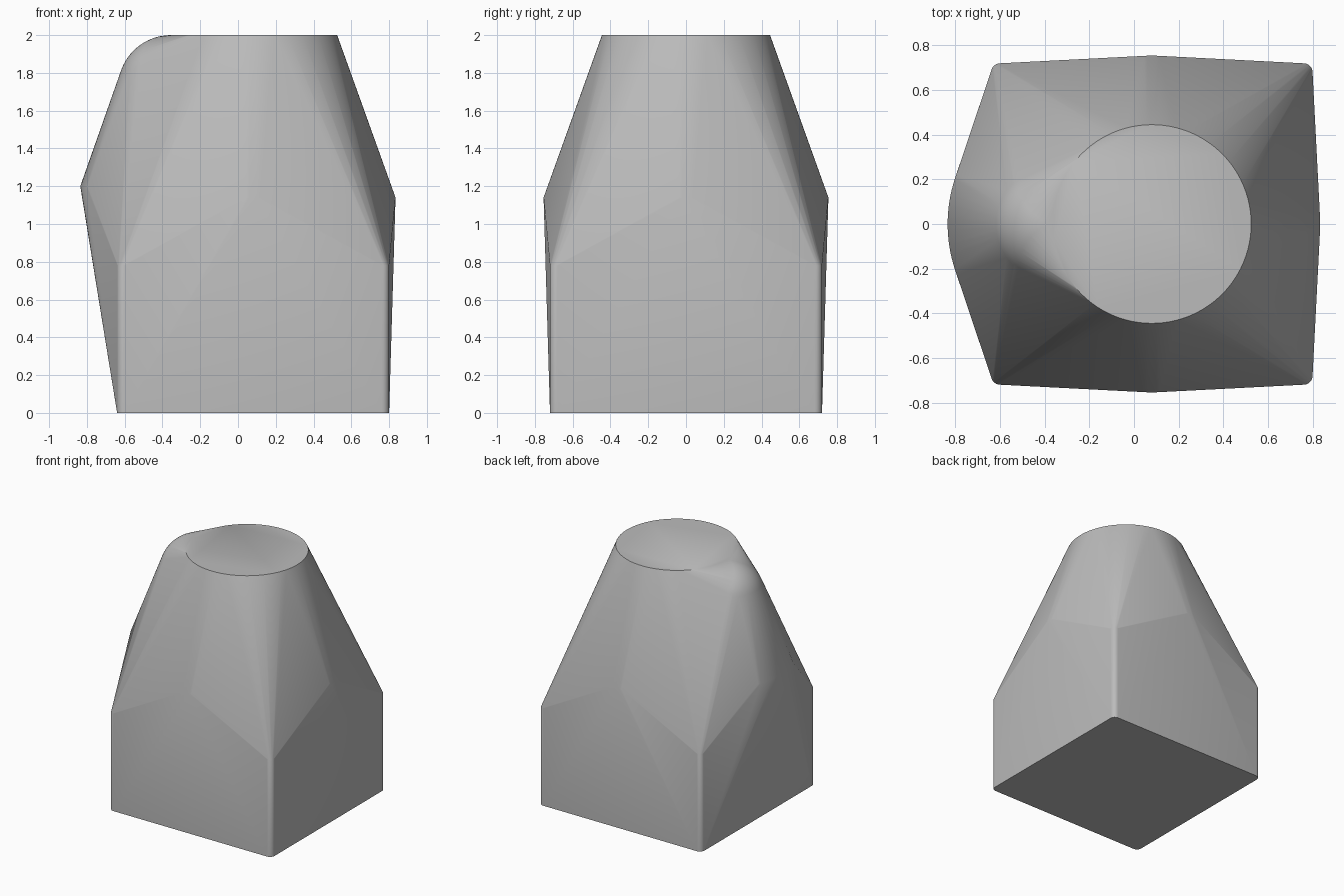
import bpy, bmesh, math
from math import cos, sin, radians
from mathutils import Vector

cube = bpy.data.objects.get("Cube")
if cube:
    bpy.data.objects.remove(cube)

CX = 0.08  # axis shared by the top disc and the square base


def arc(cx, cy, z, r, start, end, n):
    """Points along a horizontal arc, angles in degrees."""
    step = (end - start) / n
    return [Vector((cx + r * cos(radians(start + i * step)),
                    cy + r * sin(radians(start + i * step)), z))
            for i in range(n + 1)]


points = []

# Rounded square base block
half, round_r = 0.72, 0.04
for z in (0, 0.78):
    for k in range(4):
        a = radians(45 + 90 * k)
        inset = (half - round_r) * math.sqrt(2)
        points += arc(CX + inset * cos(a), inset * sin(a), z, round_r, 90 * k, 90 * k + 90, 6)

# Narrow shoulder crests in the middle of the front, back and left sides
for side in (-0.035, -0.02, 0.02, 0.035):
    bulge = 0.755 - abs(side) * 0.05
    points += [Vector((CX + side, s * bulge, 1.14)) for s in (-1, 1)]
    points.append(Vector((CX + bulge, side, 1.14)))

# Wide curved shoulder on the right side
points += arc(-0.185, 0, 1.2, 0.65, 160, 200, 20)

# Flat round top
points += arc(CX, 0, 2, 0.445, 0, 357, 119)

# Rounded bulge beside the top
ball = Vector((-0.355, 0, 1.72))
for i in range(17):
    ring = arc(0, 0, 0, 0.28 * cos(radians(i * 5)), 90, 270, 36)
    points += [p + ball + Vector((0, 0, 0.28 * sin(radians(i * 5)))) for p in ring]
points.append(ball + Vector((0, 0, 0.28)))

# Stretch one skin over everything
bm = bmesh.new()
for p in points:
    bm.verts.new(p)
result = bmesh.ops.convex_hull(bm, input=bm.verts)
spare = {g for g in result["geom_interior"] + result["geom_unused"]
         if isinstance(g, bmesh.types.BMVert)}
bmesh.ops.delete(bm, geom=list(spare), context='VERTS')
bmesh.ops.dissolve_limit(bm, angle_limit=radians(0.2), verts=bm.verts, edges=bm.edges)
bmesh.ops.recalc_face_normals(bm, faces=bm.faces)

mesh = bpy.data.meshes.new("tapered_body")
bm.to_mesh(mesh)
bm.free()
body = bpy.data.objects.new("tapered_body", mesh)
bpy.context.collection.objects.link(body)

grey = bpy.data.materials.new("plain_grey")
grey.use_nodes = True
colour = (0.5, 0.5, 0.5, 1)
grey.diffuse_color = colour
grey.node_tree.nodes["Principled BSDF"].inputs["Base Color"].default_value = colour
mesh.materials.append(grey)

bpy.context.view_layer.objects.active = body
body.select_set(True)
bpy.ops.object.shade_smooth_by_angle(angle=radians(40))
